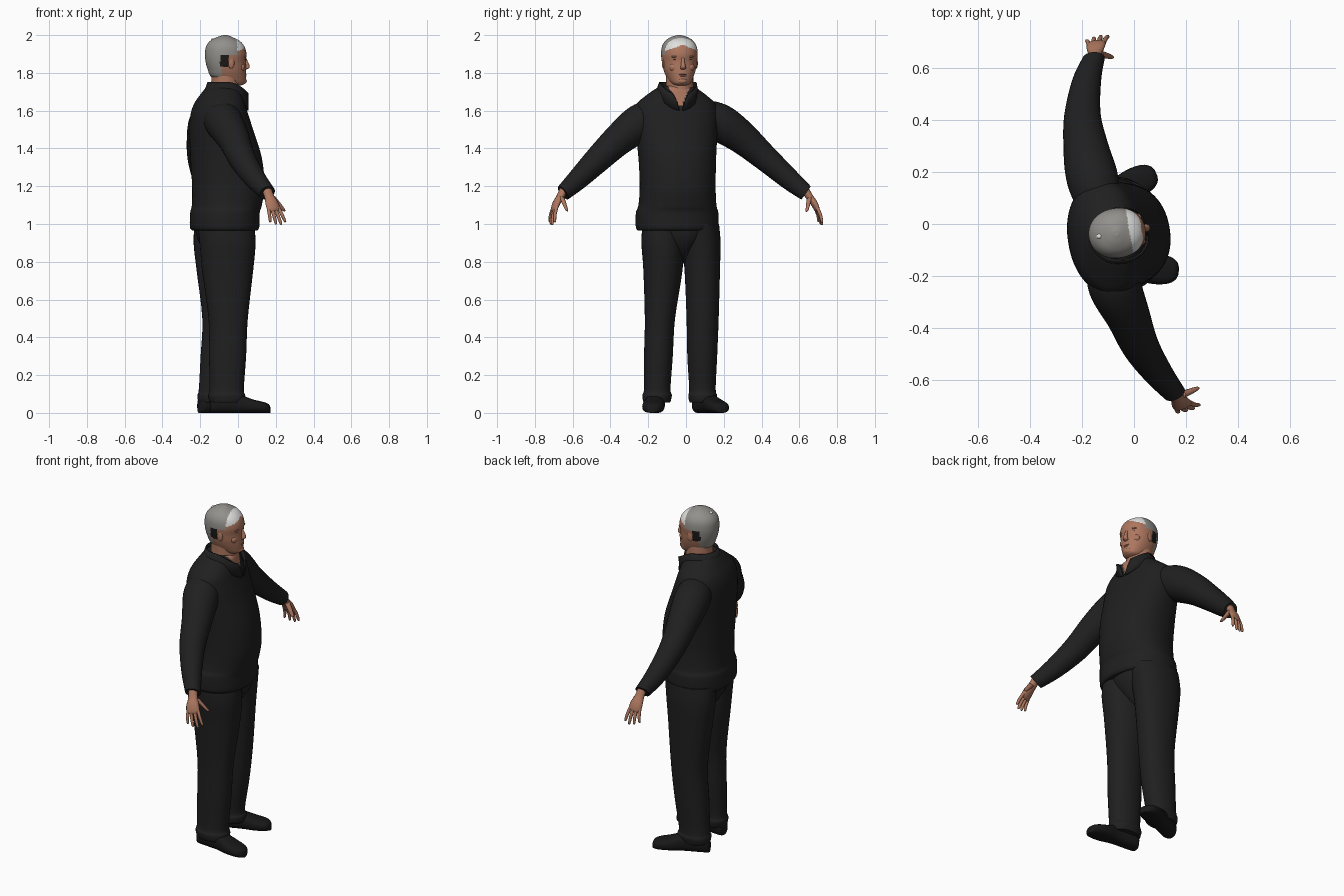
import bpy, bmesh, math
from mathutils import Vector, Matrix

if "Cube" in bpy.data.objects:
    bpy.data.objects.remove(bpy.data.objects["Cube"])


def material(name, rgb):
    m = bpy.data.materials.new(name)
    m.use_nodes = True
    m.diffuse_color = (*rgb, 1)
    bsdf = m.node_tree.nodes["Principled BSDF"]
    bsdf.inputs["Base Color"].default_value = (*rgb, 1)
    bsdf.inputs["Roughness"].default_value = 0.9
    return m


CLOTH = material("black_cloth", (.014, .014, .014))
LEATHER = material("shoe_black", (.009, .009, .009))
SKIN = material("skin", (.42, .185, .115))
LIP = material("dark_skin", (.25, .1, .065))
GREY = material("grey_hair", (.29, .28, .26))
WHITE = material("white_hair", (.75, .75, .74))
DARK = material("dark_hair", (.012, .011, .01))
X, Y, Z = Vector((1, 0, 0)), Vector((0, 1, 0)), Vector((0, 0, 1))


def finish(name, bm, mats, matrix=None, rule=None):
    bmesh.ops.recalc_face_normals(bm, faces=bm.faces)
    for f in bm.faces:
        if rule:
            f.material_index = rule(f.calc_center_median())
        f.smooth = len(f.verts) < 5
    if matrix:
        bm.transform(matrix)
    me = bpy.data.meshes.new(name)
    bm.to_mesh(me)
    bm.free()
    for m in mats:
        me.materials.append(m)
    ob = bpy.data.objects.new(name, me)
    bpy.context.collection.objects.link(ob)
    return ob


def spline(stations, steps):
    """Smooth curve through stations of (x, y, z, radius_u, radius_v)."""
    p = [Vector(s) for s in stations]
    p = [p[0]] + p + [p[-1]]
    out = []
    for a, b, c, d in zip(p, p[1:], p[2:], p[3:]):
        for i in range(steps):
            t = i / steps
            out.append(b + (c - a) * (t / 2) + (a * 2 - b * 5 + c * 4 - d) * (t * t / 2)
                       + (b * 3 - a - c * 3 + d) * (t ** 3 / 2))
    return out + [p[-1]]


def loft(name, stations, mats, u=X, v=Y, n=24, power=2.0, steps=4, **kw):
    bm = bmesh.new()
    rings = []
    for s in spline(stations, steps):
        ring = []
        for i in range(n):
            a = math.tau * i / n
            c, d = math.cos(a), math.sin(a)
            r = (abs(c) ** power + abs(d) ** power) ** (-1 / power)
            ring.append(bm.verts.new(Vector(s[:3]) + u * (c * r * max(s[3], .001))
                                     + v * (d * r * max(s[4], .001))))
        rings.append(ring)
    for p, q in zip(rings, rings[1:]):
        for i in range(n):
            j = (i + 1) % n
            bm.faces.new((p[i], p[j], q[j], q[i]))
    bm.faces.new(rings[0])
    bm.faces.new(rings[-1])
    return finish(name, bm, mats, **kw)


def tube(name, path, mats, **kw):
    """Round limb through (x, y, z, radius) with rings square to its direction."""
    d = (Vector(path[-1][:3]) - Vector(path[0][:3])).normalized()
    u = (X - d * d.x).normalized()
    return loft(name, [(*p, p[3]) for p in path], mats, u, d.cross(u), **kw)


def blob(name, centre, size, mat, matrix):
    bm = bmesh.new()
    bmesh.ops.create_uvsphere(bm, u_segments=16, v_segments=10, radius=1)
    bm.transform(Matrix.Translation(centre) @ Matrix.Diagonal((*size, 1)))
    return finish(name, bm, [mat], matrix)


# Jacket body with sloping shoulders and an open neck
body = Matrix.Translation((0, -.035, 0)) @ Matrix.Rotation(math.radians(10), 4, "Z")


def neck_opening(c):
    return int(c.x > -.05 and c.z > 1.61 and abs(c.y) < (c.z - 1.61) * .5)


loft("jacket_body", [
    (-.072, 0, .965, .168, .207), (-.072, 0, .985, .181, .218), (-.07, 0, 1.06, .181, .218),
    (-.06, 0, 1.1, .183, .206), (-.052, 0, 1.2, .19, .2), (-.064, 0, 1.35, .187, .205),
    (-.09, 0, 1.5, .165, .218), (-.1, 0, 1.58, .148, .222), (-.1, 0, 1.635, .13, .21),
    (-.093, 0, 1.675, .112, .168), (-.083, 0, 1.715, .092, .112), (-.08, 0, 1.73, .075, .08)],
    [CLOTH, SKIN], n=96, power=2.2, steps=6, matrix=body, rule=neck_opening)

# Standing collar, high at the back and sides, open in a V at the front
bm = bmesh.new()
rows = []
for i in range(49):
    t = i / 48
    row = []
    for gap, h, drop, r, k in ((.06, 1.685, .085, .118, .005), (.2, 1.715, .065, .108, .014),
                               (.36, 1.752, .07, .095, .033)):
        a = gap + (math.tau - 2 * gap) * t
        c = math.cos(a)
        front = max(c, 0)
        rad = r + k * front
        row.append(bm.verts.new((-.068 + rad * c, rad * math.sin(a), h - drop * front ** 2)))
    rows.append(row)
for p, q in zip(rows, rows[1:]):
    for i in range(2):
        bm.faces.new((p[i], q[i], q[i + 1], p[i + 1]))
collar = finish("collar", bm, [CLOTH], body)
collar.modifiers.new("thickness", "SOLIDIFY").thickness = .008

# Sleeves, rooted inside the shoulders
sleeves = {
    "left": [(-.12, .03, 1.6, .07), (-.145, .11, 1.572, .092), (-.163, .19, 1.53, .1),
             (-.185, .3, 1.455, .086), (-.198, .42, 1.35, .07), (-.182, .55, 1.235, .056),
             (-.155, .635, 1.165, .043)],
    "right": [(-.11, -.09, 1.6, .07), (-.095, -.17, 1.572, .095), (-.07, -.25, 1.53, .1),
              (-.02, -.36, 1.445, .084), (.025, -.47, 1.34, .071), (.09, -.57, 1.24, .057),
              (.155, -.65, 1.165, .043)]}
for side, path in sleeves.items():
    tube(side + "_sleeve", path, [CLOTH], n=28)


# Hands
def hand(side, wrist, tip, thumb, across):
    wrist, tip, thumb, w = map(Vector, (wrist, tip, thumb, across))
    reach = tip - wrist
    d = reach.normalized()
    w = (w - d * w.dot(d)).normalized()
    v = d.cross(w)
    # knuckles sit proud of the straight line, so the fingers curl down
    out = Vector((0, math.copysign(.012, wrist.y), .004))

    def part(name, points):
        loft(f"{side}_{name}", [(*p, a, b) for p, a, b in points], [SKIN], w, v, n=12, steps=3)

    part("palm", [(wrist - d * .03, .026, .022), (wrist + d * .02 + out * .4, .027, .02),
                  (wrist + d * .06 + out, .036, .018), (wrist + d * .095 + out, .037, .014),
                  (wrist + d * .108 + out, .028, .007)])
    names = ("little", "ring", "middle", "index")
    for i, (name, length) in enumerate(zip(names, (.072, .09, .098, .088))):
        off = i - 1.5
        base = wrist + d * .088 + w * (off * .0185) + out
        step = d * length + w * (off * .009) - out
        part(name + "_finger", [(base, .0095, .0095), (base + step * .5 + out * .3, .009, .009),
                                (base + step * .92, .007, .007), (base + step, .002, .002)])
    root = wrist + d * .025 + w * .016
    part("thumb", [(root, .016, .016), (root.lerp(thumb, .5), .013, .013),
                   (root.lerp(thumb, .9), .009, .009), (thumb, .003, .003)])


hand("left", (-.15, .64, 1.16), (-.14, .717, 1), (-.082, .64, 1.065), (1, .2, 0))
hand("right", (.16, -.655, 1.16), (.215, -.712, 1), (.247, -.63, 1.068), (.9, .3, 0))

# Trousers: seat and two legs with loose hems
loft("trouser_seat", [(-.07, -.02, .79, .03, .02), (-.07, -.022, .85, .1, .06),
                      (-.07, -.025, .92, .145, .13), (-.07, -.03, 1, .16, .18)],
     [CLOTH], n=32, power=2.2)
loft("right_trouser_leg", [
    (-.065, -.13, 1, .15, .1), (-.055, -.126, .9, .148, .11), (-.055, -.122, .76, .136, .104),
    (-.052, -.138, .5, .104, .08), (-.055, -.146, .3, .098, .076),
    (-.06, -.152, .13, .091, .07), (-.06, -.153, .095, .098, .078),
    (-.058, -.154, .07, .097, .075), (-.058, -.154, .055, .09, .07)],
    [CLOTH], n=32, power=2.2)
loft("left_trouser_leg", [
    (-.08, .07, 1, .15, .105), (-.09, .08, .9, .145, .103), (-.09, .086, .76, .13, .094),
    (-.085, .088, .5, .104, .085), (-.1, .086, .3, .098, .079),
    (-.118, .087, .13, .089, .07), (-.118, .088, .095, .096, .076),
    (-.118, .088, .07, .095, .073), (-.118, .088, .055, .088, .068)],
    [CLOTH], n=32, power=2.2)


# Shoes, lofted from heel to toe
def shoe(side, heel, toe):
    heel, toe = Vector(heel), Vector(toe)
    d = (toe - heel).normalized()
    shape = ((0, .025, .03), (.04, .043, .045), (.2, .048, .055), (.45, .047, .05),
             (.7, .058, .036), (.88, .052, .029), (.97, .034, .023), (1, .012, .012))
    stations = [(*(heel.lerp(toe, t) + Z * h), w, h) for t, w, h in shape]
    loft(side + "_shoe", stations, [LEATHER], Z.cross(d), Z, power=2.7)


shoe("right", (-.145, -.155, 0), (.172, -.18, 0))
shoe("left", (-.205, .065, 0), (.085, .195, 0))

# Neck
loft("neck", [(-.07, -.035, 1.64, .085, .08), (-.067, -.033, 1.72, .076, .073),
              (-.065, -.035, 1.82, .076, .073)], [SKIN])

# Head, coloured by hair region
head = Matrix.Translation((-.065, -.035, 0)) @ Matrix.Rotation(math.radians(10), 4, "Z")


def hair(c):
    if c.x > .048 and c.z > 1.95 - .4 * abs(c.y):
        return 2
    if -.045 < c.x < 0 and 1.83 + .3 * max(0, -.02 - c.x) < c.z < 1.893:
        return 3
    if c.x < .048 and c.z > 1.893 or c.x < -.035 and c.z > 1.772:
        return 1
    return 0


outline = ((1.733, .08, .005, .03), (1.745, .104, -.02, .05), (1.78, .109, -.078, .071),
           (1.82, .108, -.096, .085), (1.86, .106, -.107, .092), (1.9, .11, -.11, .096),
           (1.94, .099, -.104, .091), (1.97, .073, -.082, .073), (1.99, .033, -.045, .043),
           (2, .008, -.012, .01))
loft("head", [((f + k) / 2, 0, z, (f - k) / 2, b) for z, f, k, b in outline],
     [SKIN, GREY, WHITE, DARK], n=96, power=2.1, steps=8, matrix=head, rule=hair)
blob("crown_spot", (-.068, 0, 1.976), (.012, .01, .007), WHITE, head)

# Face
loft("nose", [(.101, 0, 1.885, .006, .008), (.109, 0, 1.86, .01, .009),
              (.116, 0, 1.836, .013, .013), (.112, 0, 1.824, .012, .015),
              (.104, 0, 1.818, .006, .01)], [SKIN], n=16, matrix=head)
blob("upper_lip", (.103, 0, 1.791), (.009, .023, .003), LIP, head)
blob("lower_lip", (.103, 0, 1.784), (.009, .02, .004), SKIN, head)
blob("chin", (.093, 0, 1.757), (.02, .028, .017), SKIN, head)
for side, s in (("left", 1), ("right", -1)):
    blob(side + "_brow", (.092, s * .036, 1.886), (.012, .024, .006), SKIN, head)
    blob(side + "_eye", (.091, s * .036, 1.871), (.009, .013, .004), LIP, head)
    blob(side + "_cheek", (.075, s * .042, 1.83), (.022, .026, .024), SKIN, head)
    blob(side + "_ear", (.014, s * .089, 1.852), (.017, .007, .029), SKIN, head)
